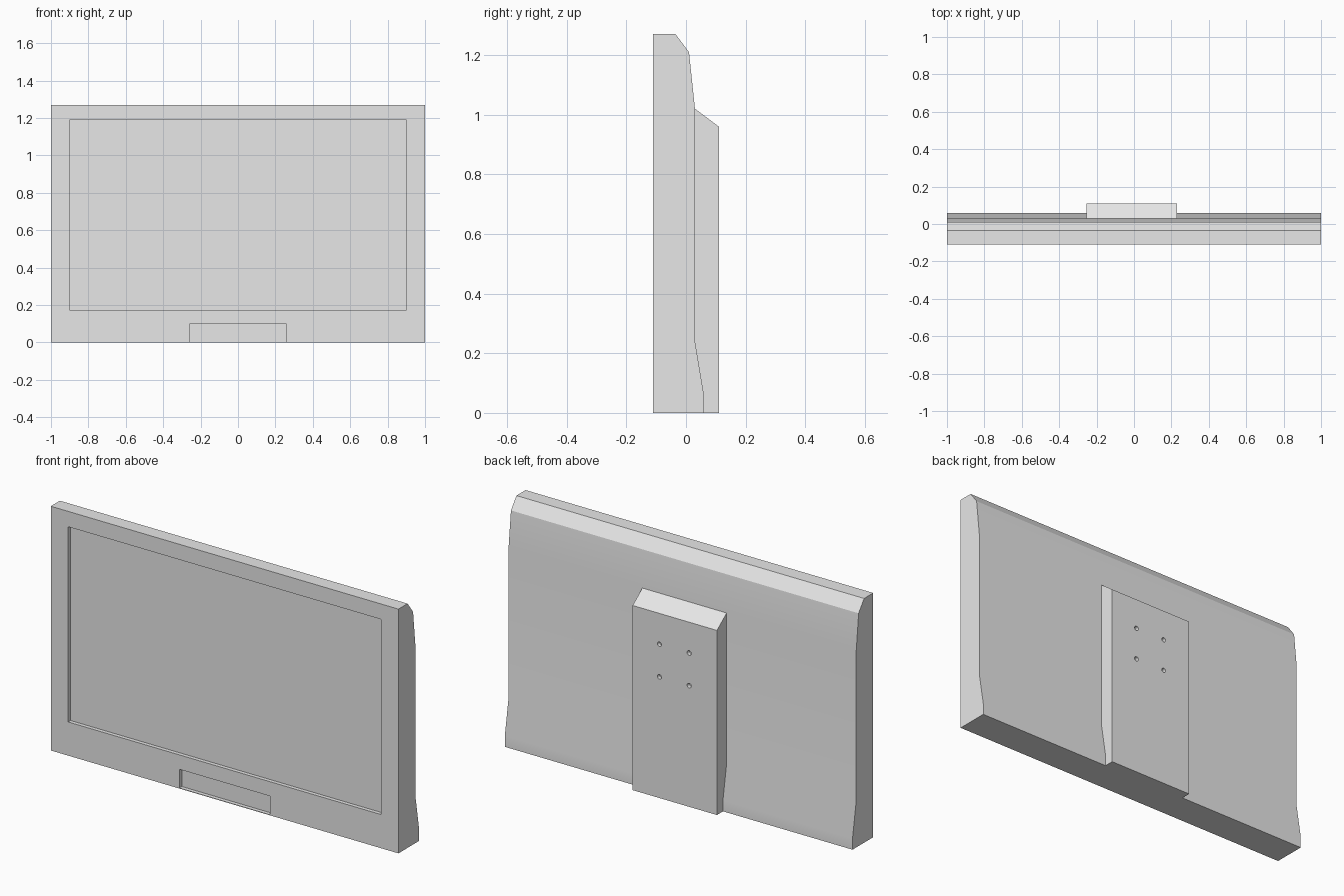
import bpy, bmesh, math
from mathutils import Matrix

if "Cube" in bpy.data.objects:
    bpy.data.objects.remove(bpy.data.objects["Cube"])

grey = bpy.data.materials.new("light grey")
grey.diffuse_color = (0.8, 0.8, 0.8, 1)
grey.use_nodes = True
grey.node_tree.nodes["Principled BSDF"].inputs["Base Color"].default_value = grey.diffuse_color


def make_object(name, bm):
    bmesh.ops.recalc_face_normals(bm, faces=bm.faces)
    mesh = bpy.data.meshes.new(name)
    bm.to_mesh(mesh)
    bm.free()
    obj = bpy.data.objects.new(name, mesh)
    mesh.materials.append(grey)
    bpy.context.collection.objects.link(obj)
    return obj


def extrude_profile(name, profile, x0, x1):
    """Sweep a (y, z) side profile from x0 to x1."""
    bm = bmesh.new()
    face = bm.faces.new([bm.verts.new((x0, y, z)) for y, z in profile])
    new = bmesh.ops.extrude_face_region(bm, geom=[face])["geom"]
    verts = [v for v in new if isinstance(v, bmesh.types.BMVert)]
    bmesh.ops.translate(bm, verts=verts, vec=(x1 - x0, 0, 0))
    return make_object(name, bm)


def cut(obj, cutter):
    cutter.hide_render = True
    cutter.hide_viewport = True
    mod = obj.modifiers.new(cutter.name, 'BOOLEAN')
    mod.operation = 'DIFFERENCE'
    mod.solver = 'EXACT'
    mod.object = cutter


def box_profile(y0, y1, z0, z1):
    return [(y0, z0), (y1, z0), (y1, z1), (y0, z1)]


def smooth(obj):
    bpy.ops.object.select_all(action='DESELECT')
    obj.select_set(True)
    bpy.context.view_layer.objects.active = obj
    bpy.ops.object.shade_smooth_by_angle(angle=math.radians(25))


FRONT = -0.11

# Main housing with chamfered top and gently curved back
housing = extrude_profile("monitor_housing", [
    (FRONT, 0), (FRONT, 1.27), (-0.035, 1.27), (0.01, 1.21),
    (0.03, 1.02), (0.03, 0.24), (0.06, 0.06), (0.06, 0)], -1, 1)
smooth(housing)

# Recessed screen and lower front panel
cut(housing, extrude_profile("screen_cutter",
    box_profile(FRONT - 0.05, FRONT + 0.02, 0.175, 1.19), -0.9, 0.9))
cut(housing, extrude_profile("panel_cutter",
    box_profile(FRONT - 0.05, FRONT + 0.02, 0.003, 0.1), -0.26, 0.26))

# Rear mounting block with sloped top
block = extrude_profile("rear_mount_block", [
    (0.02, 0), (0.11, 0), (0.11, 0.96), (0.03, 1.02), (0.02, 1.02)],
    -0.255, 0.23)

# Four screw holes in the mounting block
bm = bmesh.new()
for x in (-0.095, 0.076):
    for z in (0.63, 0.80):
        bmesh.ops.create_cone(
            bm, cap_ends=True, segments=16, radius1=0.012, radius2=0.012,
            depth=0.06, matrix=Matrix.Translation((x, 0.12, z))
            @ Matrix.Rotation(math.pi / 2, 4, 'X'))
cut(block, make_object("screw_hole_cutter", bm))
